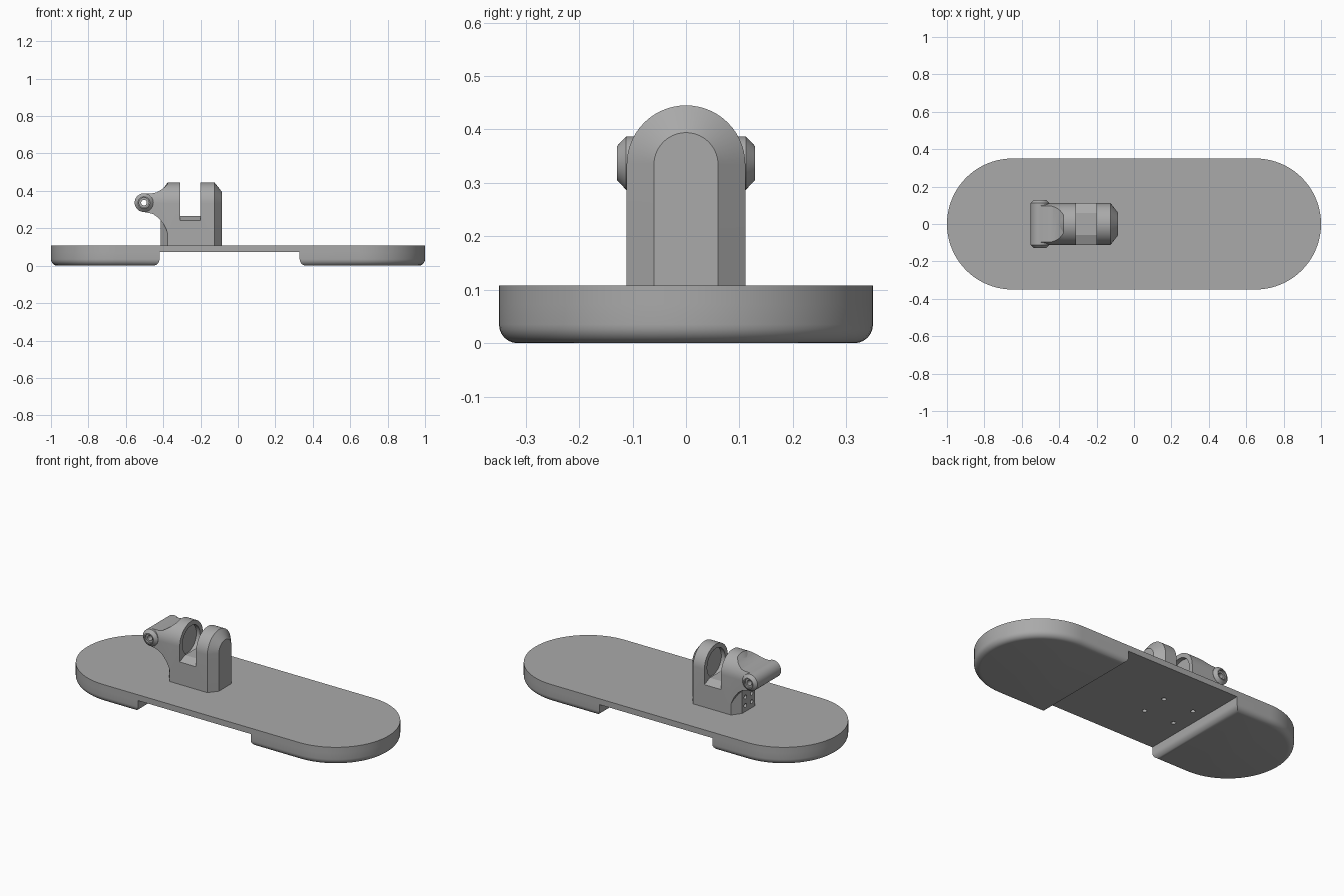
import bpy, bmesh, math
from mathutils import Matrix, Vector

cube = bpy.data.objects.get("Cube")
if cube:
    bpy.data.objects.remove(cube, do_unlink=True)

grey = bpy.data.materials.new("neutral_grey")
grey.use_nodes = True
GREY = (0.4, 0.4, 0.4, 1)
grey.diffuse_color = GREY
grey.node_tree.nodes["Principled BSDF"].inputs["Base Color"].default_value = GREY

PIVOT_Z, ARCH_R = 0.334, 0.111
PLATE_TOP, PLATE_LOW = 0.108, 0.073


def finish(name, bm):
    bmesh.ops.recalc_face_normals(bm, faces=bm.faces)
    mesh = bpy.data.meshes.new(name)
    bm.to_mesh(mesh)
    bm.free()
    mesh.materials.append(grey)
    obj = bpy.data.objects.new(name, mesh)
    bpy.context.scene.collection.objects.link(obj)
    return obj


def loft(name, rings):
    """Skin a solid through matching rings of points."""
    bm = bmesh.new()
    loops = [[bm.verts.new(p) for p in ring] for ring in rings]
    n = len(loops[0])
    for a, b in zip(loops, loops[1:]):
        for i in range(n):
            j = (i + 1) % n
            bm.faces.new((a[i], a[j], b[j], b[i]))
    bm.faces.new(loops[0])
    bm.faces.new(loops[-1])
    return finish(name, bm)


def prism_y(name, profile, half):
    return loft(name, [[(x, y, z) for x, z in profile] for y in (-half, half)])


def spindle(name, sections, axis, centre, segments=32):
    """Round solid from (position along axis, radius) sections."""
    turn = Vector((0, 0, 1)).rotation_difference(Vector(axis)).to_matrix()
    angles = [math.tau * i / segments for i in range(segments)]
    return loft(name, [[turn @ Vector((r * math.cos(a), r * math.sin(a), t)) + Vector(centre)
                        for a in angles] for t, r in sections])


def boolean(obj, tool, operation="DIFFERENCE"):
    mod = obj.modifiers.new("cut", "BOOLEAN")
    mod.operation, mod.object, mod.solver = operation, tool, "EXACT"
    bpy.context.view_layer.objects.active = obj
    bpy.ops.object.modifier_apply(modifier=mod.name)
    bpy.data.objects.remove(tool, do_unlink=True)


def smooth(obj, degrees=28):
    obj.data.shade_smooth()
    obj.data.set_sharp_from_angle(angle=math.radians(degrees))


def half_round(side, steps=40):
    """Semicircular end of the board on the given side."""
    angles = [math.pi * (i / steps - 0.5) for i in range(steps + 1)]
    return [(side * (0.65 + 0.35 * math.cos(a)), side * 0.35 * math.sin(a)) for a in angles]


def arch(x, r, base=0.1, steps=28):
    """Round-topped cross-section of the bracket."""
    angles = [math.pi * i / steps for i in range(steps + 1)]
    top = [(x, r * math.cos(a), PIVOT_Z + r * math.sin(a)) for a in angles]
    return [(x, r, base)] + top + [(x, -r, base)]


# Board top plate
outline = half_round(1) + half_round(-1)
plate = loft("top_plate", [[(x, y, z) for x, y in outline] for z in (PLATE_LOW, PLATE_TOP)])

# Thick end pads with rounded undersides
for name, side, inner in (("left_pad", 1, 0.33), ("right_pad", -1, -0.42)):
    shape = half_round(side) + [(inner, side * 0.35), (inner, -side * 0.35)]
    pad = loft(name, [[(x, y, z) for x, y in shape] for z in (0, PLATE_LOW)])
    bm = bmesh.new()
    bm.from_mesh(pad.data)
    low = [e for e in bm.edges if all(v.co.z < 0.001 for v in e.verts)]
    bmesh.ops.bevel(bm, geom=low, offset=0.035, segments=6, profile=0.5, affect="EDGES")
    bm.to_mesh(pad.data)
    bm.free()
    smooth(pad)

# Bracket body with bevelled ends, slotted across the middle
body = loft("bracket_body", [arch(-0.415, 0.06), arch(-0.376, ARCH_R),
                             arch(-0.125, ARCH_R), arch(-0.085, 0.06)])
slot = [(-0.31, 0.243), (-0.20, 0.243), (-0.20, 0.5), (-0.31, 0.5)]
boolean(body, prism_y("slot_cutter", slot, 0.2))

# Round recesses in the two slot walls
for x0, x1 in ((-0.335, -0.305), (-0.205, -0.175)):
    boolean(body, spindle("recess_cutter", [(x0, 0.085), (x1, 0.085)],
                          (1, 0, 0), (0, 0, PIVOT_Z), 48))

# Screw holes in the end face of the bracket
for y in (-0.03, 0.03):
    for z in (0.145, 0.195):
        boolean(body, spindle("end_hole_cutter", [(-0.45, 0.012), (-0.37, 0.012)],
                              (1, 0, 0), (0, y, z), 20))

# Screw holes through the plate into the bracket
for x in (-0.34, -0.14):
    for y in (-0.08, 0.08):
        for target in (plate, body):
            boolean(target, spindle("plate_hole_cutter", [(0.05, 0.013), (0.16, 0.013)],
                                    (0, 0, 1), (x, y, 0), 20))
smooth(plate)
smooth(body)

# Raised slot floor with sloping sides
floor_ring = [(-0.111, 0.243), (-0.06, 0.265), (0.06, 0.265), (0.111, 0.243)]
loft("slot_floor", [[(x, y, z) for y, z in floor_ring] for x in (-0.31, -0.20)])

# Arm reaching out to the hinge, trimmed to the arch
arm_side = [(-0.503, 0.387), (-0.46, 0.387), (-0.435, 0.392), (-0.405, 0.41), (-0.376, 0.435),
            (-0.372, 0.16), (-0.382, 0.19), (-0.40, 0.225), (-0.425, 0.255),
            (-0.455, 0.277), (-0.503, 0.287)]
arm = prism_y("hinge_arm", arm_side, 0.2)
boolean(arm, loft("arch_trim", [arch(-0.6, ARCH_R), arch(-0.3, ARCH_R)]), "INTERSECT")

# Hinge barrel with tapered ends and a stepped bore
hinge = (-0.503, 0, 0.337)
barrel = spindle("hinge_barrel", [(-0.129, 0.032), (-0.112, 0.05), (0.112, 0.05), (0.129, 0.032)],
                 (0, 1, 0), hinge, 40)
bore = [(-0.2, 0.026), (-0.118, 0.026), (-0.118, 0.015),
        (0.118, 0.015), (0.118, 0.026), (0.2, 0.026)]
boolean(barrel, spindle("bore_cutter", bore, (0, 1, 0), hinge, 40))
boolean(arm, spindle("arm_bore_cutter", [(-0.2, 0.04), (0.2, 0.04)], (0, 1, 0), hinge, 40))
smooth(arm, 35)
smooth(barrel)
